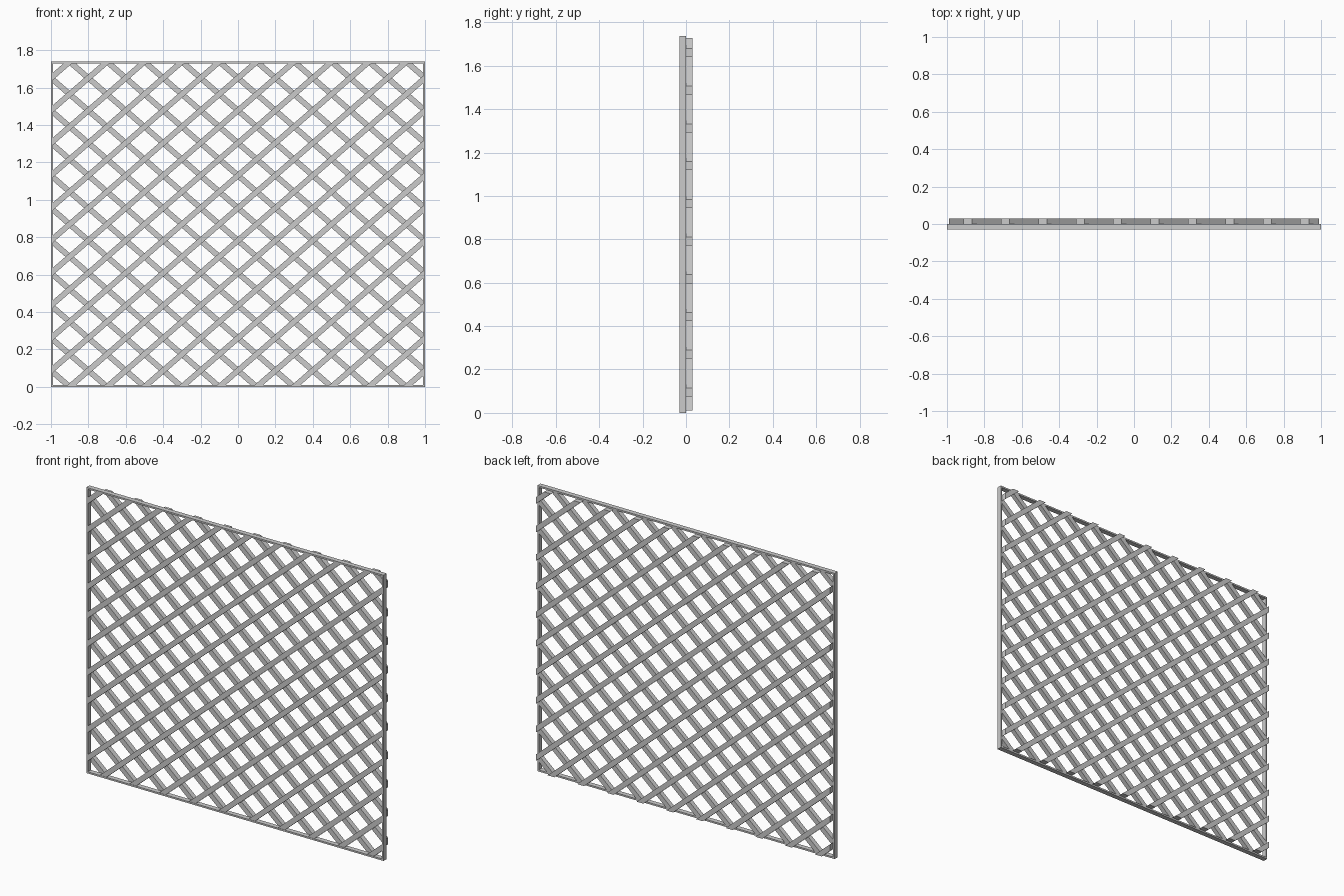
import bpy, bmesh, math
from mathutils import Vector

if "Cube" in bpy.data.objects:
    bpy.data.objects.remove(bpy.data.objects["Cube"])

H = 1.738            # panel height
BAR = 0.01           # frame bar width
DEPTH = 0.03         # thickness of each layer
SLAT = 0.03          # slat width
PITCH = H / 10       # vertical spacing of the slats
SLOPE = PITCH / 0.2


def finish(bm, name):
    bmesh.ops.recalc_face_normals(bm, faces=bm.faces[:])
    me = bpy.data.meshes.new(name)
    bm.to_mesh(me)
    bm.free()
    ob = bpy.data.objects.new(name, me)
    bpy.context.collection.objects.link(ob)
    return ob


def extrude_y(bm, thickness):
    res = bmesh.ops.extrude_face_region(bm, geom=bm.faces[:])
    verts = [g for g in res["geom"] if isinstance(g, bmesh.types.BMVert)]
    bmesh.ops.translate(bm, verts=verts, vec=(0, thickness, 0))


# thin outer frame: a rectangular ring
bm = bmesh.new()
outer = [bm.verts.new((x, -DEPTH, z)) for x, z in ((-1, 0), (1, 0), (1, H), (-1, H))]
a = 1 - BAR
inner = [bm.verts.new((x, -DEPTH, z)) for x, z in ((-a, BAR), (a, BAR), (a, H - BAR), (-a, H - BAR))]
for i in range(4):
    j = (i + 1) % 4
    bm.faces.new((outer[i], outer[j], inner[j], inner[i]))
extrude_y(bm, DEPTH)
finish(bm, "frame")


# diagonal slats, trimmed to the inside of the frame
def slat(bm_all, sign, z0, y0, y1):
    d = Vector((1, 0, sign * SLOPE)).normalized()
    n = Vector((-d.z, 0, d.x)) * SLAT / 2
    c = Vector((0, y0, z0))
    bm = bmesh.new()
    bm.faces.new([bm.verts.new(p) for p in (c - d * 3 - n, c + d * 3 - n, c + d * 3 + n, c - d * 3 + n)])
    for co, no in (((a, 0, 0), (1, 0, 0)), ((-a, 0, 0), (-1, 0, 0)),
                   ((0, 0, H - BAR), (0, 0, 1)), ((0, 0, BAR), (0, 0, -1))):
        bmesh.ops.bisect_plane(bm, geom=bm.verts[:] + bm.edges[:] + bm.faces[:],
                               plane_co=co, plane_no=no, clear_outer=True)
    if bm.faces:
        extrude_y(bm, y1 - y0)
        me = bpy.data.meshes.new("tmp")
        bm.to_mesh(me)
        bm_all.from_mesh(me)
        bpy.data.meshes.remove(me)
    bm.free()


# front layer rises to the right, back layer falls to the right
for name, sign, y0, y1 in (("front_slats", 1, -0.028, 0.0), ("back_slats", -1, 0.0, DEPTH)):
    bm = bmesh.new()
    for m in range(-5, 15):
        slat(bm, sign, (m + 0.5) * PITCH, y0, y1)
    finish(bm, name)
